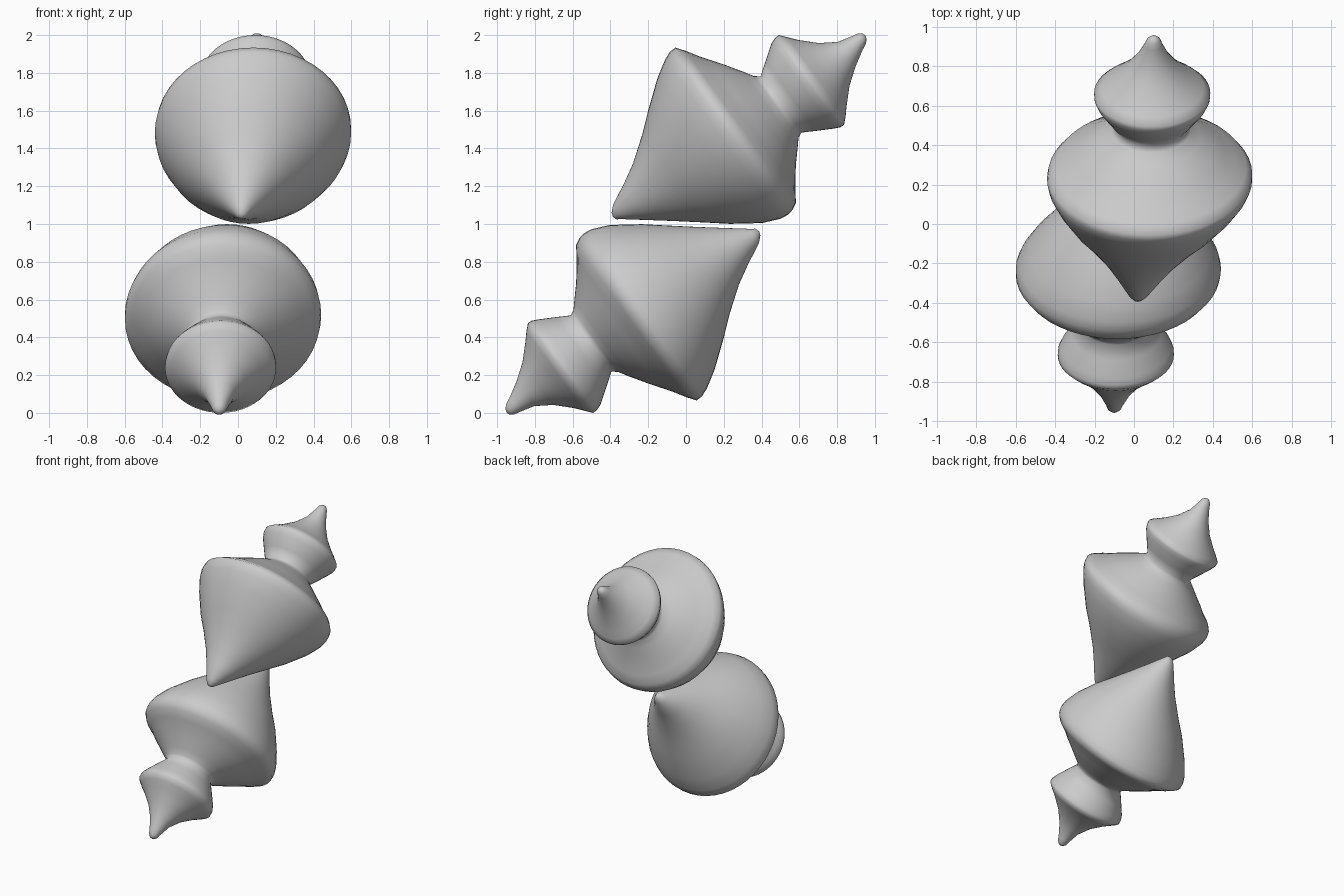
import bpy, bmesh, math
from mathutils import Vector

if "Cube" in bpy.data.objects:
    bpy.data.objects.remove(bpy.data.objects["Cube"])

# Double spinning top: (distance along axis, radius, sideways drift of centre)
PROFILE = [
    (-.800, .022, -.004), (-.770, .047, 0), (-.661, .117, -.015),
    (-.556, .188, -.026), (-.421, .292, -.030), (-.327, .370, -.028),
    (-.187, .473, -.021), (-.095, .521, -.012), (-.050, .533, -.006),
    (-.015, .530, -.002), (.020, .497, -.016), (.060, .435, -.018),
    (.100, .380, -.018), (.141, .325, -.021), (.200, .248, -.032),
    (.235, .200, -.040), (.262, .184, -.044), (.330, .228, -.038),
    (.411, .279, -.031), (.445, .293, -.033), (.468, .294, -.034),
    (.500, .260, -.038), (.535, .219, -.039), (.613, .140, -.037),
    (.700, .080, -.032), (.780, .046, -.018), (.815, .034, -.013),
    (.832, .018, -.011),
]
SIDES = 48
CENTRE = Vector((.083, .265, .515))     # measured from the middle of the model
AXIS = Vector((0, .81, .586)).normalized()
UP = Vector((0, -AXIS.z, AXIS.y))
RIGHT = Vector((1, 0, 0))


def make_top(name, sign):
    """Loft the rings; sign -1 gives the point-reflected twin."""
    bm = bmesh.new()
    rings = []
    for t, r, drift in PROFILE:
        lean = .08 * t if t < 0 else .02 * t
        mid = CENTRE + AXIS * t + UP * drift + RIGHT * lean
        # horizontal radius is slightly tighter at the widest part
        rx = r * (.975 if r > .4 else 1)
        ring = []
        for i in range(SIDES):
            a = 2 * math.pi * i / SIDES
            p = mid + RIGHT * rx * math.cos(a) + UP * r * math.sin(a)
            ring.append(bm.verts.new(p * sign + Vector((0, 0, 1))))
        rings.append(ring)
    for lo, hi in zip(rings, rings[1:]):
        for i in range(SIDES):
            j = (i + 1) % SIDES
            bm.faces.new((lo[i], lo[j], hi[j], hi[i]))
    # rounded ends
    for ring, out in ((rings[0], -.008), (rings[-1], .006)):
        mid = sum((v.co for v in ring), Vector()) / SIDES
        tip = bm.verts.new(mid + AXIS * out * sign)
        for i in range(SIDES):
            bm.faces.new((ring[i], ring[(i + 1) % SIDES], tip))
    bmesh.ops.recalc_face_normals(bm, faces=bm.faces)
    for f in bm.faces:
        f.smooth = True
    me = bpy.data.meshes.new(name)
    bm.to_mesh(me)
    bm.free()
    ob = bpy.data.objects.new(name, me)
    bpy.context.collection.objects.link(ob)


make_top("upper_spinning_top", 1)
make_top("lower_spinning_top", -1)
